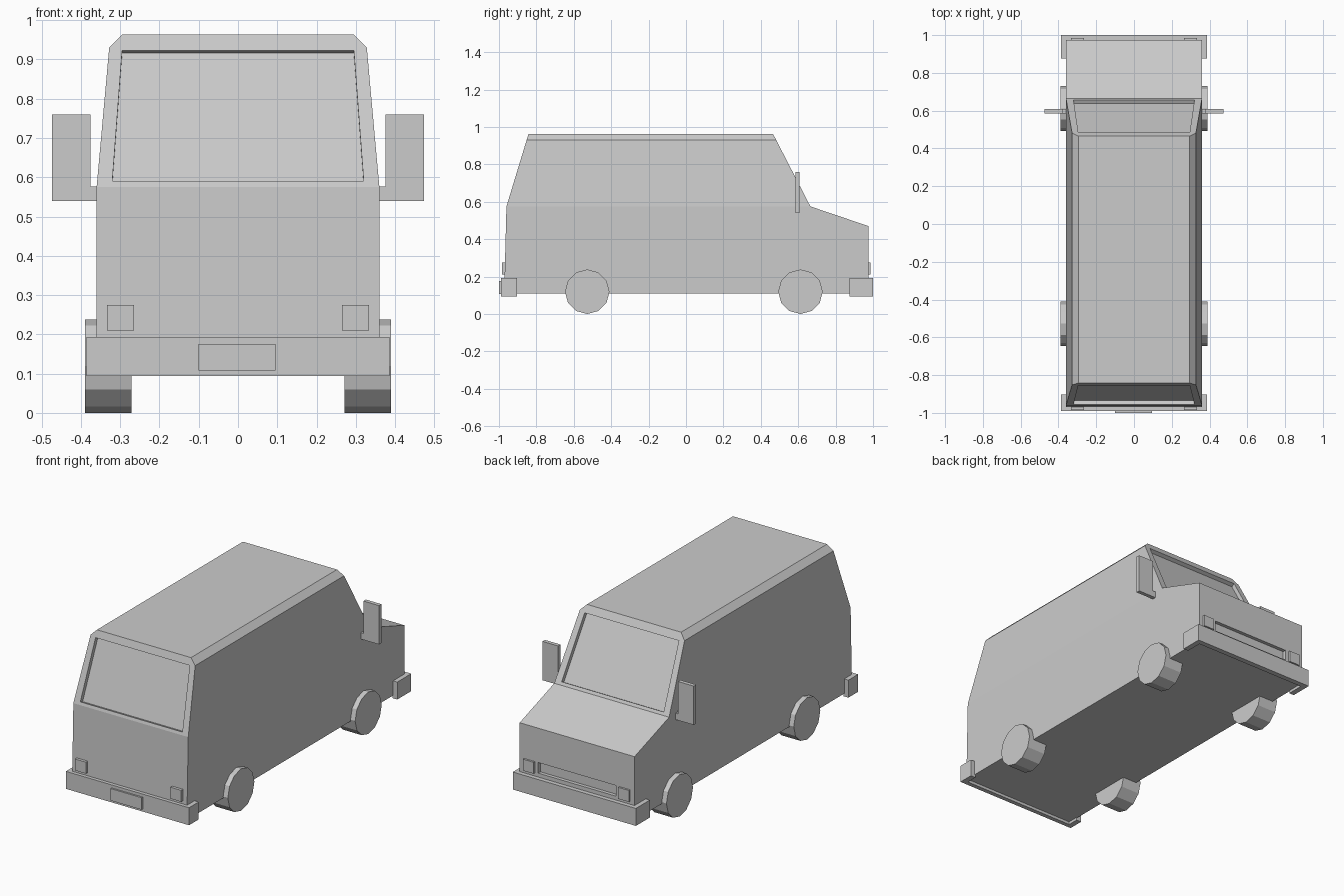
import bpy, bmesh, math
from mathutils import Vector, Matrix

if "Cube" in bpy.data.objects:
    bpy.data.objects.remove(bpy.data.objects["Cube"])


def finish(bm, name):
    bmesh.ops.remove_doubles(bm, verts=bm.verts, dist=1e-5)
    bmesh.ops.recalc_face_normals(bm, faces=bm.faces)
    me = bpy.data.meshes.new(name)
    bm.to_mesh(me)
    bm.free()
    ob = bpy.data.objects.new(name, me)
    bpy.context.collection.objects.link(ob)
    return ob


def face(bm, pts):
    return bm.faces.new([bm.verts.new(p) for p in pts])


def box(name, x, y, z):
    bm = bmesh.new()
    bmesh.ops.create_cube(bm, size=1)
    for v in bm.verts:
        v.co = [a + (b - a) * (c + 0.5) for c, (a, b) in zip(v.co, (x, y, z))]
    return finish(bm, name)


def recessed_panel(bm, outer, inner, depth):
    """Quad panel with a sunken quad pane, pushed towards the van's middle."""
    outer, inner = [Vector(p) for p in outer], [Vector(p) for p in inner]
    n = (inner[1] - inner[0]).cross(inner[3] - inner[0]).normalized()
    if n.y * inner[0].y > 0:
        n.negate()
    sunk = [p + n * depth for p in inner]
    for a, b in ((outer, inner), (inner, sunk)):
        for i in range(4):
            j = (i + 1) % 4
            face(bm, [a[i], a[j], b[j], b[i]])
    face(bm, sunk)


def quad(low, high):
    """Symmetric quad from (half width, y, z) at bottom and top."""
    (a, b, c), (d, e, f) = low, high
    return [(-a, b, c), (a, b, c), (d, e, f), (-d, e, f)]


# Body shell: heights, half widths and end positions
W, Z0, Z1, Z2, Z3 = 0.36, 0.11, 0.575, 0.93, 0.963
def rear_y(z): return -0.96 + (z - Z1) * 0.304
def front_y(z): return 0.665 - (z - Z1) * 0.515
half = {Z1: W, Z2: 0.328, Z3: 0.295}

bm = bmesh.new()
side = [(-0.972, Z0), (rear_y(Z1), Z1), (front_y(Z1), Z1), (0.975, 0.47), (0.975, Z0)]
for s in (-1, 1):
    face(bm, [(s * W, y, z) for y, z in side])
    for a, b in ((Z1, Z2), (Z2, Z3)):
        face(bm, [(s * half[a], rear_y(a), a), (s * half[a], front_y(a), a),
                  (s * half[b], front_y(b), b), (s * half[b], rear_y(b), b)])
for i in (0, 2, 4):   # lower tail, hood, floor
    face(bm, quad((W, *side[i]), (W, *side[(i + 1) % 5])))
for end in (rear_y, front_y):   # window panels and the strip above them
    recessed_panel(bm, quad((W, end(Z1), Z1), (half[Z2], end(Z2), Z2)),
                   quad((0.32, end(0.591), 0.591), (0.295, end(0.923), 0.923)), 0.022)
    face(bm, quad((half[Z2], end(Z2), Z2), (half[Z3], end(Z3), Z3)))
face(bm, quad((half[Z3], rear_y(Z3), Z3), (half[Z3], front_y(Z3), Z3)))
# Nose with sunken grille
recessed_panel(bm, quad((W, 0.975, Z0), (W, 0.975, 0.47)),
               quad((0.245, 0.975, 0.215), (0.245, 0.975, 0.275)), 0.02)
finish(bm, "body")

# Wrap-around bumpers
def bumper(name, y_out, y_face, y_end):
    bm = bmesh.new()
    o, i = 0.386, 0.355
    f = face(bm, [(-o, y_end, 0.094), (-o, y_out, 0.094), (o, y_out, 0.094), (o, y_end, 0.094),
                  (i, y_end, 0.094), (i, y_face, 0.094), (-i, y_face, 0.094), (-i, y_end, 0.094)])
    r = bmesh.ops.extrude_face_region(bm, geom=[f], use_keep_orig=True)
    top = [g for g in r["geom"] if isinstance(g, bmesh.types.BMVert)]
    bmesh.ops.translate(bm, verts=top, vec=(0, 0, 0.099))
    finish(bm, name)

bumper("rear_bumper", -0.99, -0.965, -0.903)
bumper("front_bumper", 1.0, 0.97, 0.875)
box("number_plate", (-0.1, 0.096), (-1.0, -0.985), (0.108, 0.176))

for s, tag in ((-1, "left"), (1, "right")):
    # Lamps
    lamp_x = (s * 0.265, s * 0.333)
    box("tail_lamp_" + tag, lamp_x, (-0.984, -0.96), (0.21, 0.275))
    box("head_lamp_" + tag, lamp_x, (0.97, 0.986), (0.21, 0.275))
    # Mirror plate and bracket
    box("mirror_" + tag, (s * 0.376, s * 0.474), (0.586, 0.608), (0.54, 0.76))
    box("mirror_bracket_" + tag, (s * 0.35, s * 0.376), (0.586, 0.608), (0.54, 0.576))
    # Twelve-sided wheels
    for y, end in ((-0.528, "rear"), (0.612, "front")):
        bm = bmesh.new()
        bmesh.ops.create_cone(bm, cap_ends=True, segments=12, radius1=0.119, radius2=0.119,
                              depth=0.118, matrix=Matrix.Translation((s * 0.33, y, 0.119))
                              @ Matrix.Rotation(math.pi / 2, 4, "Y"))
        finish(bm, f"{end}_wheel_{tag}")
